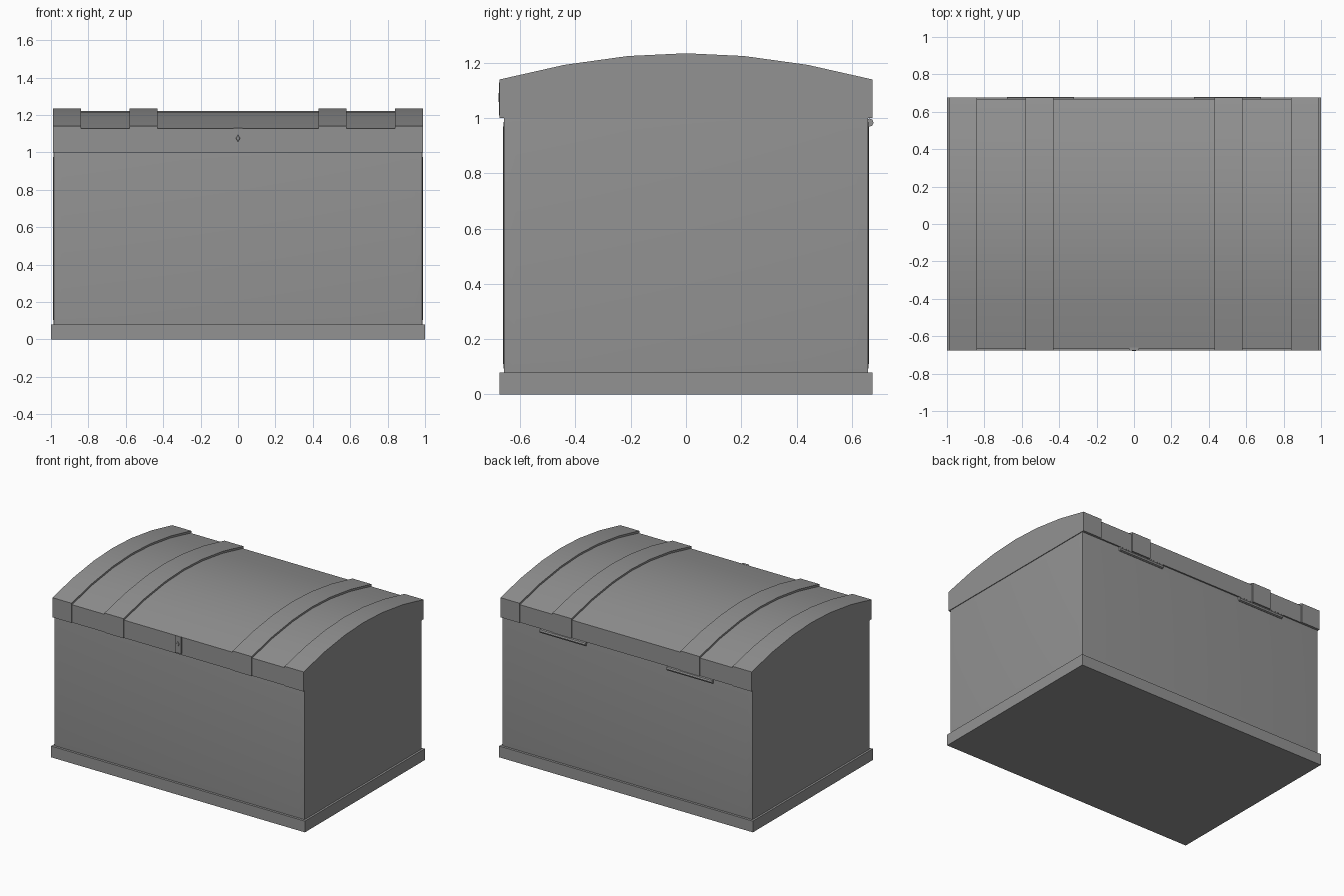
import bpy, bmesh, math
from mathutils import Matrix

default = bpy.data.objects.get("Cube")
if default:
    bpy.data.objects.remove(default, do_unlink=True)

grey = bpy.data.materials.new("plain grey")
grey.use_nodes = True
colour = (0.29, 0.29, 0.29, 1)
grey.diffuse_color = colour
grey.node_tree.nodes["Principled BSDF"].inputs["Base Color"].default_value = colour


def finish(name, bm):
    bmesh.ops.recalc_face_normals(bm, faces=bm.faces)
    mesh = bpy.data.meshes.new(name)
    bm.to_mesh(mesh)
    bm.free()
    mesh.materials.append(grey)
    ob = bpy.data.objects.new(name, mesh)
    bpy.context.collection.objects.link(ob)
    bpy.ops.object.select_all(action='DESELECT')
    ob.select_set(True)
    bpy.context.view_layer.objects.active = ob
    bpy.ops.object.shade_smooth_by_angle(angle=math.radians(25))
    return ob


def box_mesh(x0, x1, y0, y1, z0, z1):
    bm = bmesh.new()
    bmesh.ops.create_cube(bm, size=1)
    for v in bm.verts:
        v.co.x = x1 if v.co.x > 0 else x0
        v.co.y = y1 if v.co.y > 0 else y0
        v.co.z = z1 if v.co.z > 0 else z0
    return bm


def extrude_x(name, outline, x0, x1):
    # Solid made from a y-z outline, stretched along x
    bm = bmesh.new()
    face = bm.faces.new([bm.verts.new((x0, y, z)) for y, z in outline])
    out = bmesh.ops.extrude_face_region(bm, geom=[face])["geom"]
    moved = [g for g in out if isinstance(g, bmesh.types.BMVert)]
    bmesh.ops.translate(bm, verts=moved, vec=(x1 - x0, 0, 0))
    return finish(name, bm)


# Base plinth
finish("base", box_mesh(-1, 1, -0.675, 0.675, 0, 0.08))

# Body with a faintly raised panel on each wall
bm = box_mesh(-0.985, 0.985, -0.658, 0.658, 0.08, 1.0)
bm.normal_update()
walls = [f for f in bm.faces if abs(f.normal.z) < 0.5]
bmesh.ops.inset_individual(bm, faces=walls, thickness=0.06, depth=0.005)
finish("body", bm)

# Curved lid and the raised straps across it
arch = [(0.675, 1.14), (0.44, 1.193), (0.21, 1.225)]
arch = arch + [(0, 1.235)] + [(-y, z) for y, z in reversed(arch)]
strap_outline = [(-0.675, 1.0), (0.675, 1.0)] + arch
lid_outline = [(y * 0.99, z if z < 1.1 else z - 0.013) for y, z in strap_outline]
extrude_x("lid", lid_outline, -0.975, 0.975)
for side, sign in (("left", 1), ("right", -1)):
    for kind, inner, outer in (("inner", 0.43, 0.58), ("outer", 0.84, 0.99)):
        extrude_x(f"{side}_{kind}_strap", strap_outline, sign * inner, sign * outer)

    # Hinge barrel at the back
    bm = bmesh.new()
    spin = Matrix.Translation((sign * 0.5, 0.664, 0.984)) @ Matrix.Rotation(math.pi / 2, 4, 'Y')
    bmesh.ops.create_cone(bm, cap_ends=True, segments=8, radius1=0.015,
                          radius2=0.015, depth=0.36, matrix=spin)
    finish(f"{side}_hinge", bm)

# Lock plate with a keyhole boss
finish("lock_plate", box_mesh(-0.025, 0.025, -0.676, -0.66, 1.01, 1.13))
bm = bmesh.new()
turn = Matrix.Translation((0, -0.676, 1.075)) @ Matrix.Diagonal((0.6, 1, 1, 1)) \
    @ Matrix.Rotation(math.pi / 2, 4, 'X')
bmesh.ops.create_cone(bm, cap_ends=True, segments=4, radius1=0.022,
                      radius2=0.016, depth=0.005, matrix=turn)
finish("keyhole", bm)
